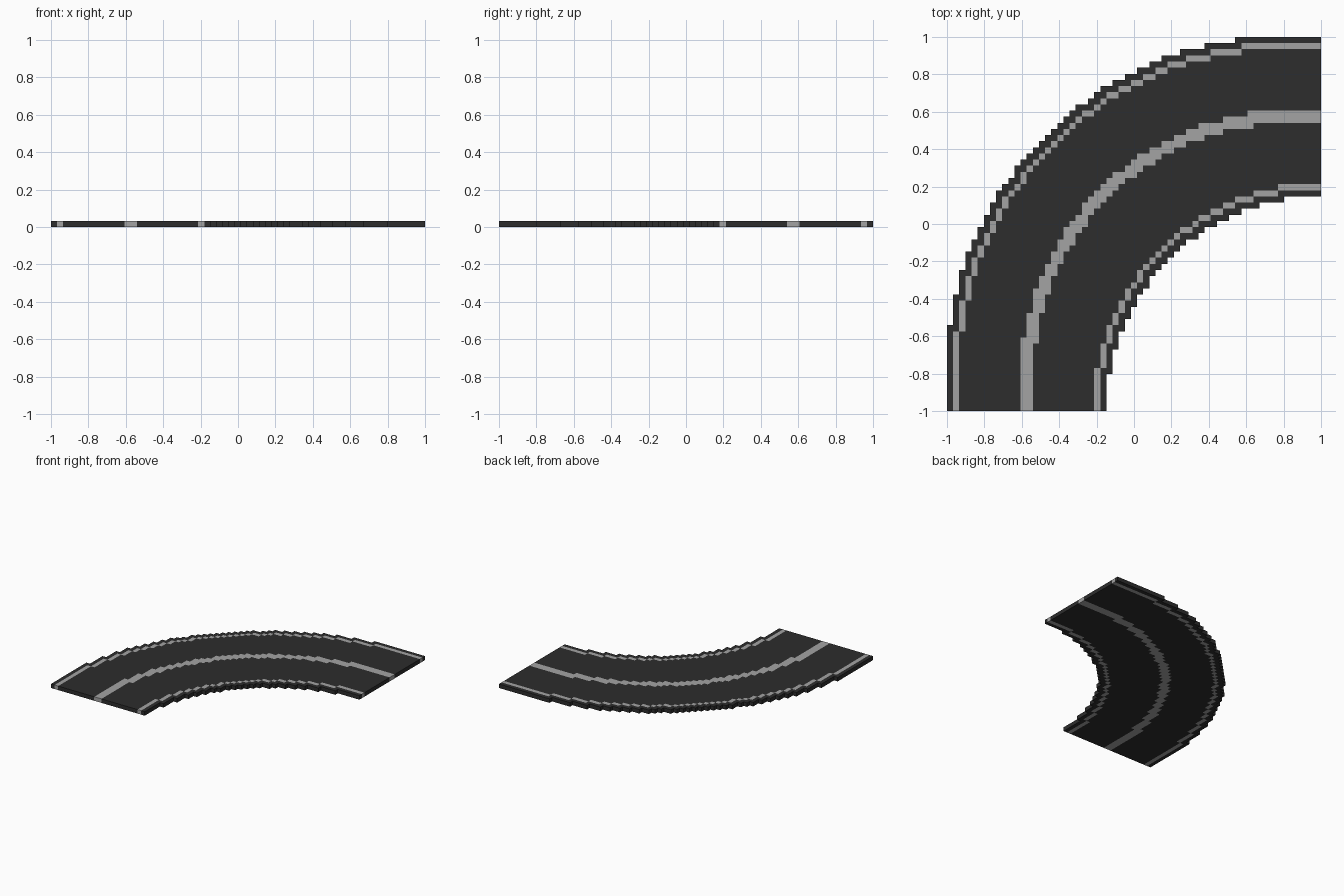
import bpy, bmesh, math

if "Cube" in bpy.data.objects:
    bpy.data.objects.remove(bpy.data.objects["Cube"])

N = 61                 # blocks along each side
S = 2.0 / N            # block size


def material(name, v):
    m = bpy.data.materials.new(name)
    m.diffuse_color = (v, v, v, 1)
    m.use_nodes = True
    m.node_tree.nodes["Principled BSDF"].inputs["Base Color"].default_value = m.diffuse_color
    return m


def inside(i, j, c, r):
    """Block (column i, row j from the far left corner) lies inside a
    quarter disc of radius r, centred c blocks in from the near right corner,
    extended straight to both road ends."""
    x = max(N - i - 0.5 - c, 0)
    y = max(N - j - 0.5 - c, 0)
    return math.hypot(x, y) <= r


def outer(i, j):
    return i >= 0 and j >= 0 and inside(i, j, 6, 55.1)


def hole(i, j):
    return inside(i, j, 0, 35)


def road(i, j):
    return 0 <= i < N and 0 <= j < N and outer(i, j) and not hole(i, j)


def painted(i, j):
    # outer edge line, one block in from the kerb
    if outer(i - 1, j - 1) and not (outer(i - 2, j - 1) and outer(i - 1, j - 2)):
        return True
    # inner edge line, one block in from the hole
    if not hole(i + 1, j + 1) and (hole(i + 2, j + 1) or hole(i + 1, j + 2)):
        return True
    # centre line, two blocks wide
    return inside(i, j, 5, 44) and not inside(i, j, 5, 42)


bm = bmesh.new()
cache = {}


def vert(i, j, k):
    key = (i, j, k)
    if key not in cache:
        cache[key] = bm.verts.new((-1 + i * S, 1 - j * S, k * S))
    return cache[key]


def face(mat, *corners):
    bm.faces.new([vert(*c) for c in corners]).material_index = mat


# road blocks: top, bottom and exposed sides
for i in range(N):
    for j in range(N):
        if not road(i, j):
            continue
        m = int(painted(i, j))
        ring = [(i, j), (i, j + 1), (i + 1, j + 1), (i + 1, j)]
        face(m, *[(a, b, 1) for a, b in ring])
        face(m, *[(a, b, 0) for a, b in reversed(ring)])
        steps = [(-1, 0), (0, 1), (1, 0), (0, -1)]
        for n, (di, dj) in enumerate(steps):
            if not road(i + di, j + dj):
                p, q = ring[n], ring[(n + 1) % 4]
                face(m, (*p, 0), (*q, 0), (*q, 1), (*p, 1))

mesh = bpy.data.meshes.new("curved_road")
bm.to_mesh(mesh)
bm.free()
mesh.materials.append(material("asphalt", 0.026))
mesh.materials.append(material("line_paint", 0.366))
bpy.context.collection.objects.link(bpy.data.objects.new("curved_road", mesh))
